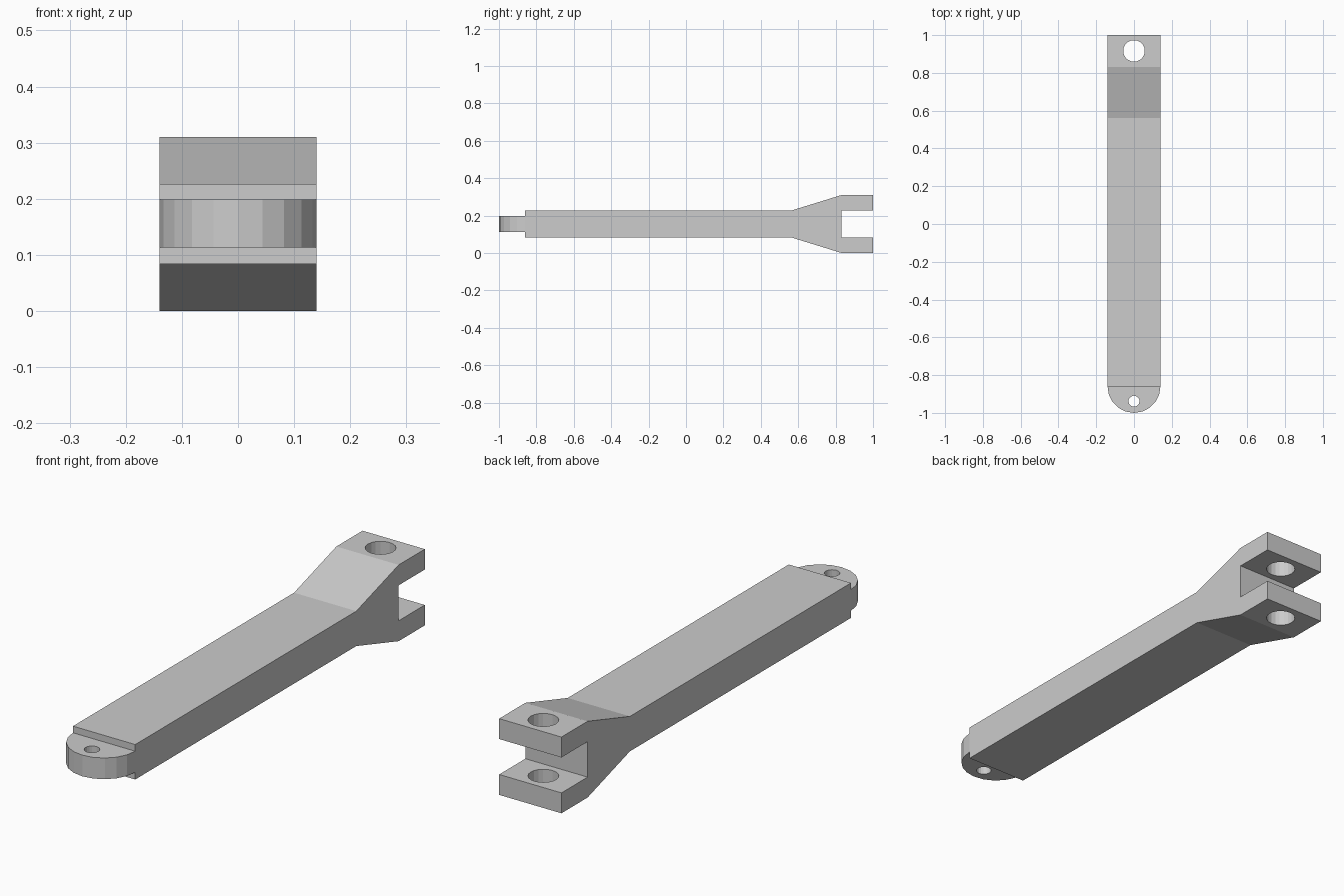
import bpy
import bmesh
import math

cube = bpy.data.objects.get("Cube")
if cube:
    bpy.data.objects.remove(cube, do_unlink=True)

# Single plain grey
grey = bpy.data.materials.new("light_grey")
grey.use_nodes = True
colour = (0.604, 0.604, 0.604, 1)
grey.diffuse_color = colour
grey.node_tree.nodes["Principled BSDF"].inputs["Base Color"].default_value = colour

HALF_W = 0.14      # half width of the link
MID_Z = 0.155      # symmetry height
SEGMENTS = 20


def extruded(name, outline, offset):
    """Closed solid from a 3D outline pushed along offset."""
    bm = bmesh.new()
    face = bm.faces.new([bm.verts.new(p) for p in outline])
    result = bmesh.ops.extrude_face_region(bm, geom=[face], use_keep_orig=True)
    moved = [g for g in result["geom"] if isinstance(g, bmesh.types.BMVert)]
    bmesh.ops.translate(bm, verts=moved, vec=offset)
    bmesh.ops.recalc_face_normals(bm, faces=bm.faces)
    mesh = bpy.data.meshes.new(name)
    bm.to_mesh(mesh)
    bm.free()
    mesh.materials.append(grey)
    obj = bpy.data.objects.new(name, mesh)
    bpy.context.collection.objects.link(obj)
    return obj


def arc(radius, y, z, start, end, steps):
    angles = [start + (end - start) * i / steps for i in range(steps + 1)]
    return [(radius * math.cos(a), y + radius * math.sin(a), z) for a in angles]


def drill(obj, y, radius):
    """Cut a vertical pin hole through obj."""
    ring = arc(radius, y, -0.1, 0, math.tau, SEGMENTS)[:-1]
    cutter = extruded("pin_hole_cutter", ring, (0, 0, 0.6))
    cutter.hide_render = True
    mod = obj.modifiers.new("pin_hole", "BOOLEAN")
    mod.operation = "DIFFERENCE"
    mod.solver = "EXACT"
    mod.object = cutter
    bpy.context.view_layer.objects.active = obj
    bpy.ops.object.modifier_apply(modifier=mod.name)
    bpy.data.objects.remove(cutter, do_unlink=True)


# Arm flaring into a forked clevis: upper half of the side profile, mirrored down
upper = [(-0.86, 0.071), (0.56, 0.071), (0.832, 0.155),
         (1.0, 0.155), (1.0, 0.072), (0.832, 0.072)]
profile = upper + [(y, -h) for y, h in reversed(upper)]
arm = extruded("forked_arm", [(-HALF_W, y, MID_Z + h) for y, h in profile],
               (2 * HALF_W, 0, 0))
drill(arm, 0.916, 0.057)

# Thin rounded tongue at the front, rooted slightly inside the arm
root = [(HALF_W - 0.001, -0.84, 0.113), (-HALF_W + 0.001, -0.84, 0.113)]
tip = arc(HALF_W, -0.86, 0.113, math.pi, math.tau, SEGMENTS // 2)
tongue = extruded("rounded_tongue", root + tip, (0, 0, 0.086))
drill(tongue, -0.938, 0.029)
